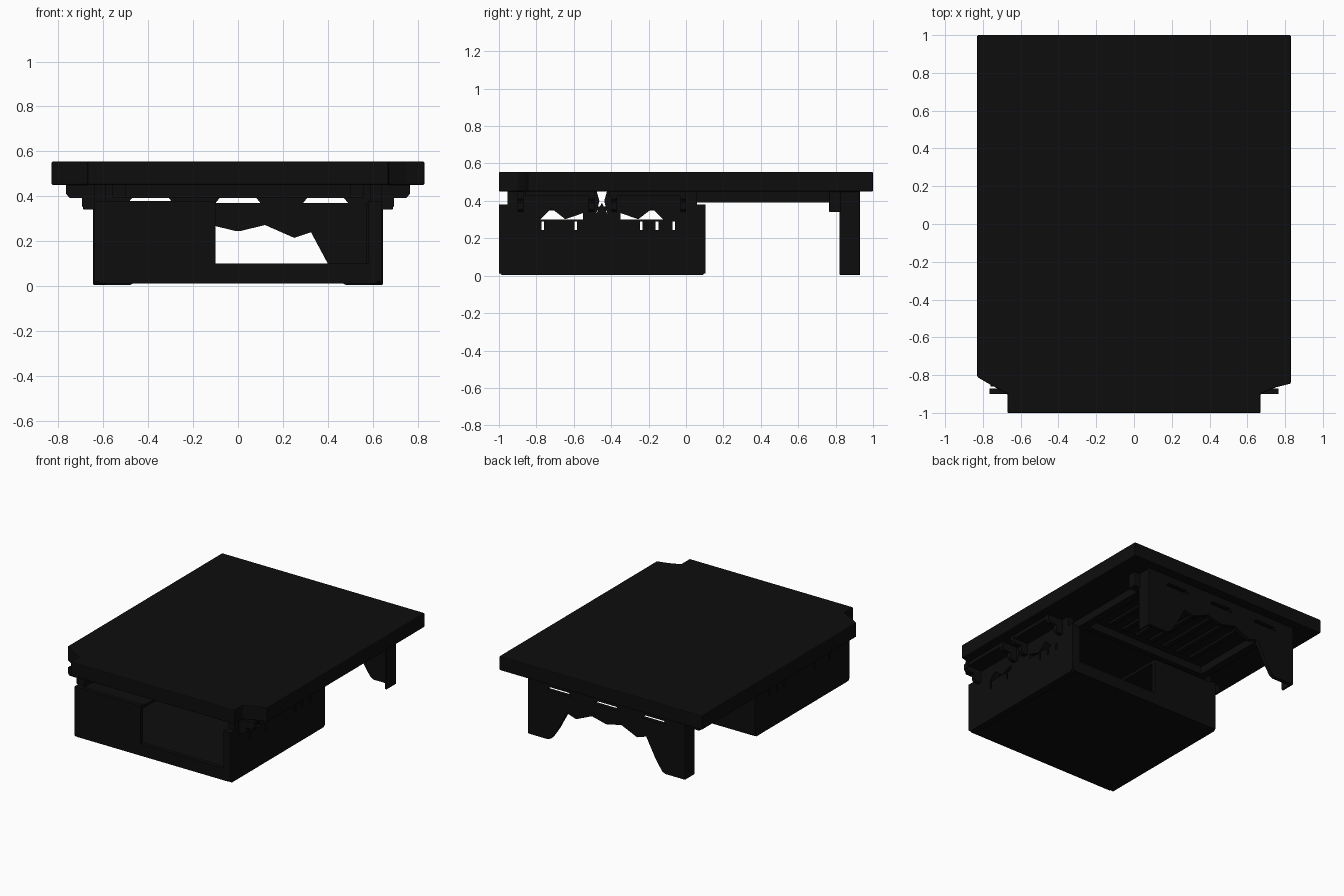
import bpy
import bmesh
from mathutils import Vector

old = bpy.data.objects.get("Cube")
if old:
    bpy.data.objects.remove(old)

black = bpy.data.materials.new("matte_black")
black.use_nodes = True
colour = (0.004, 0.004, 0.004, 1)
black.diffuse_color = colour
black.node_tree.nodes["Principled BSDF"].inputs["Base Color"].default_value = colour


def prism(name, outline, axis, low, high, bevel=0.0):
    """Extrude a 2D outline along an axis from low to high."""
    place = {
        "x": lambda a, b: Vector((low, a, b)),
        "y": lambda a, b: Vector((a, low, b)),
        "z": lambda a, b: Vector((a, b, low)),
    }[axis]
    shift = Vector([high - low if axis == k else 0 for k in "xyz"])
    bm = bmesh.new()
    face = bm.faces.new([bm.verts.new(place(*p)) for p in outline])
    new = bmesh.ops.extrude_face_region(bm, geom=[face])["geom"]
    bmesh.ops.translate(bm, vec=shift, verts=[v for v in new if isinstance(v, bmesh.types.BMVert)])
    bmesh.ops.recalc_face_normals(bm, faces=bm.faces)
    mesh = bpy.data.meshes.new(name)
    bm.to_mesh(mesh)
    bm.free()
    obj = bpy.data.objects.new(name, mesh)
    bpy.context.collection.objects.link(obj)
    mesh.materials.append(black)
    if bevel:
        mod = obj.modifiers.new("bevel", "BEVEL")
        mod.width = bevel
        mod.segments = 2
    return obj


def rect(a0, a1, b0, b1):
    return [(a0, b0), (a1, b0), (a1, b1), (a0, b1)]


def box(name, x, y, z, bevel=0.0):
    return prism(name, rect(*x, *y), "z", *z, bevel)


def cut(obj, outlines, axis, low, high):
    """Cut holes with hidden helper prisms."""
    for i, outline in enumerate(outlines):
        tool = prism(f"{obj.name}_cutter_{i}", outline, axis, low, high)
        tool.hide_render = True
        tool.hide_viewport = True
        mod = obj.modifiers.new("cut", "BOOLEAN")
        mod.operation = "DIFFERENCE"
        mod.solver = "EXACT"
        mod.object = tool


# Top slab with stepped front corners
prism("top_slab", [(-0.67, -1), (0.67, -1), (0.67, -0.9), (0.75, -0.865), (0.83, -0.845),
                   (0.83, 1), (-0.83, 1), (-0.83, -0.81), (-0.77, -0.845), (-0.67, -0.9)],
      "z", 0.45, 0.555, 0.006)

# Storage box: floor, front frame, rear sill, divider and shelf
box("box_floor", (-0.62, 0.62), (-0.98, 0.09), (0.012, 0.04))
front = box("box_front", (-0.62, 0.62), (-1, -0.97), (0.012, 0.38))
cut(front, [rect(-0.1, 0.58, 0.1, 0.4)], "y", -1.1, -0.9)
box("box_rear_sill", (-0.62, 0.62), (0.075, 0.105), (0.012, 0.1))
box("box_rear_panel", (-0.62, -0.1), (0.075, 0.105), (0.1, 0.37))
box("box_rear_post", (0.57, 0.62), (0.075, 0.105), (0.1, 0.37))
box("compartment_shelf", (-0.62, -0.1), (-0.98, 0.1), (0.35, 0.37))

# Side walls with peaked cutouts and narrow vents
peaks = [(-0.78, 0.3), (-0.72, 0.36), (-0.645, 0.302), (-0.55, 0.335), (-0.55, 0.3)]
mirror_peaks = [(-0.9 - y, z) for y, z in peaks]
waist = [(-0.48, 0.46), (-0.42, 0.46), (-0.437, 0.4), (-0.42, 0.33), (-0.45, 0.39),
         (-0.48, 0.33), (-0.463, 0.4)]
vents = [rect(y - 0.007, y + 0.007, 0.245, 0.29) for y in (-0.765, -0.59, -0.24, -0.155, -0.065)]
wall_outline = [(-1, 0.02), (-0.985, 0.005), (0.09, 0.005), (0.105, 0.02), (0.105, 0.38),
                (0.06, 0.38), (0.06, 0.45), (-0.955, 0.45), (-0.955, 0.38), (-1, 0.38)]
for side, s in (("right", -1), ("left", 1)):
    x0, x1 = sorted((s * 0.59, s * 0.64))
    wall = prism(f"box_wall_{side}", wall_outline, "x", x0, x1)
    cut(wall, [peaks, mirror_peaks, waist] + vents, "x", x0 - 0.1, x1 + 0.1)

    # Stepped brackets carrying the slab overhang
    step = [(s * x, z) for x, z in ((0.63, 0.34), (0.68, 0.34), (0.695, 0.355), (0.695, 0.392),
                                    (0.75, 0.392), (0.765, 0.41), (0.765, 0.45), (0.63, 0.45))]
    for i, y in enumerate((-0.9, -0.52, -0.4, -0.03)):
        prism(f"side_bracket_{side}_{i}", step, "y", y, y + 0.03)
    for i, (a, b) in enumerate(((-0.86, -0.49), (-0.41, -0.03))):
        box(f"side_ledge_{side}_{i}", sorted((s * 0.63, s * 0.76)), (a, b), (0.425, 0.45))

    # Rear panel flange and corner bracket
    box(f"rear_flange_{side}", sorted((s * 0.63, s * 0.645)), (0.82, 0.93), (0.005, 0.45), 0.004)
    box(f"rear_bracket_{side}", sorted((s * 0.6, s * 0.69)), (0.765, 0.83), (0.34, 0.45), 0.006)

    # Long rails under the slab
    box(f"under_rail_{side}", sorted((s * 0.5, s * 0.56)), (-0.4, 0.8), (0.392, 0.45))

# Rear panel with jagged lower edge and slots
half = [(0.64, 0.005), (0.48, 0.005), (0.455, 0.018), (0.4, 0.1), (0.325, 0.24),
        (0.25, 0.215), (0.12, 0.272), (0.01, 0.245)]
outline = half + [(-x, z) for x, z in reversed(half)] + [(-0.64, 0.45), (0.64, 0.45)]
rear = prism("rear_panel", outline, "y", 0.9, 0.93)
slots = [[(c - 0.1, 0.37), (c + 0.1, 0.37), (c + 0.08, 0.395), (c - 0.08, 0.395)]
         for c in (-0.39, 0, 0.39)]
cut(rear, slots, "y", 0.8, 1.1)

# Cross rails and slats of the underframe
for i, y in enumerate((-0.39, 0.08, 0.76)):
    box(f"cross_rail_{i}", (-0.56, 0.56), (y, y + 0.04), (0.392, 0.45))
for i in range(7):
    x = -0.36 + i * 0.12
    box(f"under_slat_{i}", (x - 0.02, x + 0.02), (0.18, 0.7), (0.43, 0.45), 0.005)
